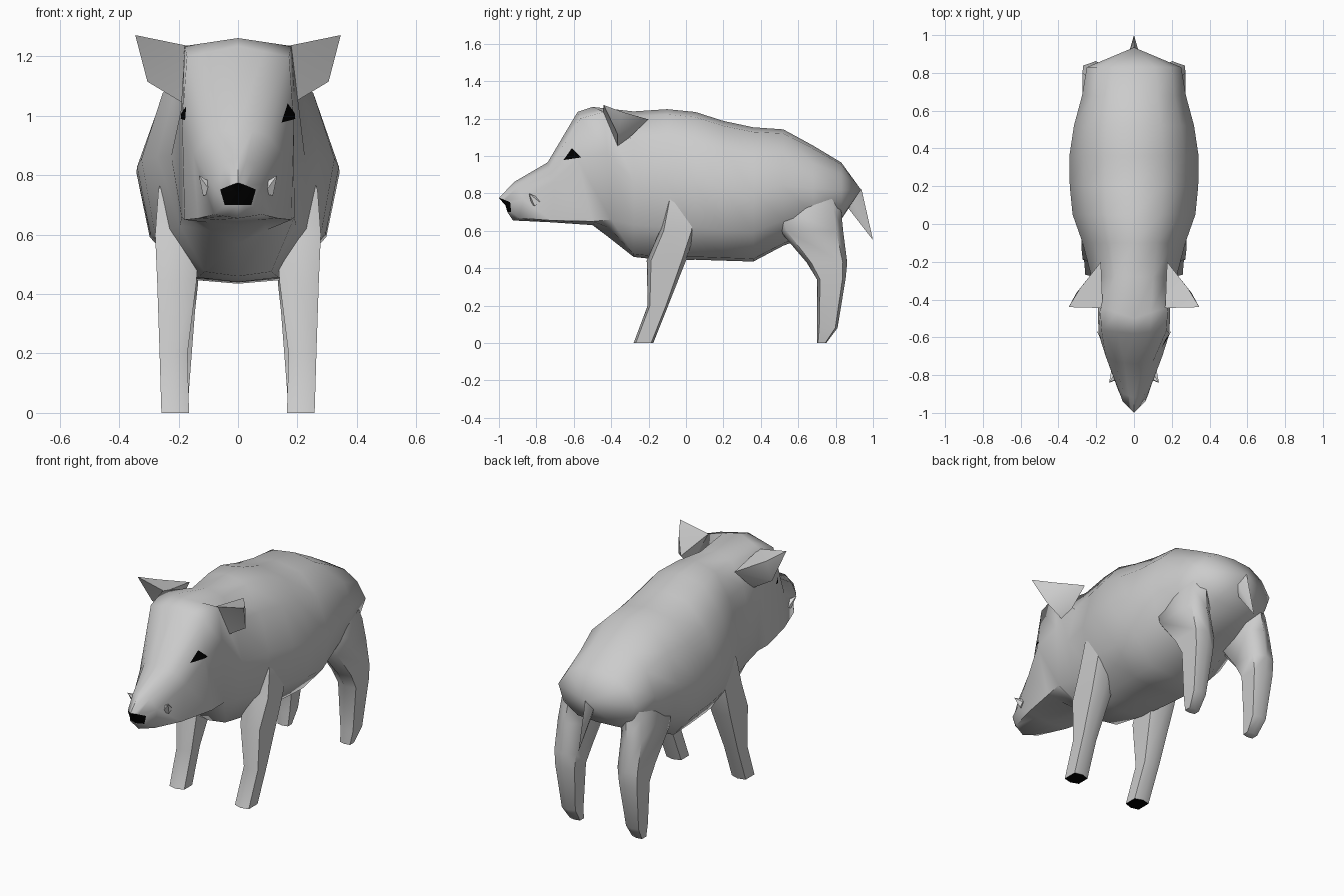
import bpy, bmesh, math
from mathutils import Vector
from mathutils.bvhtree import BVHTree

if "Cube" in bpy.data.objects:
    bpy.data.objects.remove(bpy.data.objects["Cube"])


def material(name, rgb):
    m = bpy.data.materials.new(name)
    m.diffuse_color = (*rgb, 1)
    m.use_nodes = True
    m.node_tree.nodes["Principled BSDF"].inputs["Base Color"].default_value = m.diffuse_color
    return m


HIDE = material("grey_hide", (0.6, 0.6, 0.6))
BLACK = material("black", (0.0, 0.0, 0.0))
IVORY = material("ivory", (0.8, 0.8, 0.8))


def finish(name, bm, mats, angle=65, recalc=True):
    if recalc:
        bmesh.ops.recalc_face_normals(bm, faces=bm.faces)
    me = bpy.data.meshes.new(name)
    bm.to_mesh(me)
    bm.free()
    for m in mats:
        me.materials.append(m)
    ob = bpy.data.objects.new(name, me)
    bpy.context.collection.objects.link(ob)
    bpy.ops.object.select_all(action='DESELECT')
    ob.select_set(True)
    bpy.context.view_layer.objects.active = ob
    bpy.ops.object.shade_smooth_by_angle(angle=math.radians(angle))
    return ob


def loft(bm, rings):
    """Bridge closed rings of equal length; returns the vertex rings."""
    vr = [[bm.verts.new(p) for p in r] for r in rings]
    n = len(vr[0])
    for a, b in zip(vr, vr[1:]):
        for i in range(n):
            j = (i + 1) % n
            bm.faces.new((a[i], a[j], b[j], b[i]))
    return vr


def fan(bm, ring, tip, mat=0):
    c = bm.verts.new(tip)
    for i in range(len(ring)):
        f = bm.faces.new((ring[i], ring[(i + 1) % len(ring)], c))
        f.material_index = mat


def full_ring(half):
    """Mirror a half section that starts and ends on the centre line."""
    return half + [(-x, y, z) for x, y, z in half[-2:0:-1]]


# Head sections: top, brow, cheek, jaw corner, chin
HEAD = [
    [(0, -1.0, .775), (.03, -.97, .765), (.06, -.94, .752), (.045, -.935, .70), (0, -.955, .70)],
    [(0, -.92, .86), (.055, -.90, .835), (.085, -.87, .77), (.08, -.89, .668), (0, -.925, .655)],
    [(0, -.74, .965), (.10, -.73, .935), (.15, -.70, .87), (.135, -.72, .655), (0, -.72, .645)],
    [(0, -.58, 1.235), (.172, -.565, 1.20), (.188, -.58, .98), (.18, -.50, .65), (0, -.50, .63)],
    [(0, -.50, 1.262), (.18, -.44, 1.235), (.192, -.42, 1.02), (.19, -.40, .66), (0, -.42, .57)],
]
# Body sections: y, top, bottom, half width
BODY = [(-.28, 1.238, .46, .225), (-.10, 1.25, .44, .272), (.05, 1.235, .445, .325),
        (.20, 1.187, .44, .34), (.36, 1.153, .435, .342), (.52, 1.142, .52, .318),
        (.68, 1.055, .58, .275), (.83, .965, .66, .25)]
SHAPE = [(0, 1), (.45, .965), (.78, .80), (1, .52), (.87, .22), (.5, .02), (0, 0)]

rings = []
for t, u, m, l, b in HEAD:
    s = tuple((p + q) / 2 for p, q in zip(t, u))
    c = tuple((p + q) / 2 for p, q in zip(l, b))
    rings.append(full_ring([t, s, u, m, l, c, b]))
for y, top, bot, w in BODY:
    rings.append(full_ring([(w * fx, y, bot + (top - bot) * fz) for fx, fz in SHAPE]))

# Head and body in one skin, with a black nose
bm = bmesh.new()
vr = loft(bm, rings)
fan(bm, vr[0], (0, -.965, .735), 1)
fan(bm, vr[-1], (0, .935, .82))
bmesh.ops.recalc_face_normals(bm, faces=bm.faces)
skin = BVHTree.FromBMesh(bm)
finish("head_and_body", bm, [HIDE, BLACK])

# Legs: z, y min, y max, x min, x max; the tops sink into the body
FRONT = [(0, -.28, -.175, .165, .258), (.2, -.205, -.095, .17, .264),
         (.44, -.21, .0, .14, .272), (.6, -.14, .05, .13, .279),
         (.75, -.11, .07, .11, .268), (.9, -.08, .06, .08, .22)]
HIND = [(0, .70, .75, .17, .235), (.08, .70, .81, .165, .25), (.34, .70, .853, .145, .266),
        (.43, .645, .862, .135, .27), (.6, .50, .84, .13, .272),
        (.72, .46, .828, .12, .258), (.88, .48, .80, .06, .20)]


def leg(name, side, sections, sole):
    bm = bmesh.new()
    rs = []
    for z, y0, y1, x0, x1 in sections:
        cx, cy, hx, hy = (x0 + x1) / 2, (y0 + y1) / 2, (x1 - x0) / 2, (y1 - y0) / 2
        rs.append([(side * (cx + u * hx), cy + v * hy, z) for u, v in
                   ((0, 1), (1, .78), (1, -.78), (0, -1), (-1, -.7), (-1, .7))])
    v = loft(bm, rs)
    bm.faces.new(v[0]).material_index = sole
    bm.faces.new(v[-1])
    finish(name, bm, [HIDE, BLACK])


def ear(name, side):
    """Dished front, folded back edge running into the neck."""
    bm = bmesh.new()
    pts = [(.165, -.445, 1.235), (.346, -.44, 1.272), (.305, -.365, 1.115),
           (.18, -.365, 1.04), (.175, -.20, 1.195), (.285, -.34, 1.235)]
    a, b, c, d, e, g = [bm.verts.new((side * x, y, z)) for x, y, z in pts]
    for f in ((a, b, c), (a, c, d), (a, g, b), (a, e, g), (b, g, c),
              (c, g, e), (c, e, d), (a, d, e)):
        bm.faces.new(f)
    finish(name, bm, [HIDE], 75)


def tusk(name, side):
    bm = bmesh.new()
    base, tip = Vector((.098, -.80, .752)), Vector((.132, -.84, .80))
    q = (tip - base).to_track_quat('Z', 'Y')
    ring = []
    for i in range(5):
        a = math.tau * i / 5
        p = base + q @ Vector((.03 * math.cos(a), .03 * math.sin(a), 0))
        ring.append(bm.verts.new((side * p.x, p.y, p.z)))
    bm.faces.new(ring)
    fan(bm, ring, (side * tip.x, tip.y, tip.z))
    finish(name, bm, [IVORY])


def eye(name, side):
    """Triangle laid on the side of the head."""
    bm = bmesh.new()
    a, b, c = Vector((-.61, 1.042)), Vector((-.655, .978)), Vector((-.56, .992))
    n, v = 6, {}
    for i in range(n + 1):
        for j in range(n + 1 - i):
            p = a + (b - a) * i / n + (c - a) * j / n
            hit = skin.ray_cast(Vector((1, p.x, p.y)), Vector((-1, 0, 0)))[0]
            v[i, j] = bm.verts.new((side * (hit.x + .005), p.x, p.y))
    for i in range(n):
        for j in range(n - i):
            tris = [(v[i, j], v[i + 1, j], v[i, j + 1])]
            if i + j < n - 1:
                tris.append((v[i + 1, j], v[i + 1, j + 1], v[i, j + 1]))
            for t in tris:
                bm.faces.new(t)
    bm.normal_update()
    for f in bm.faces:
        if f.normal.x * side < 0:
            f.normal_flip()
    finish(name, bm, [BLACK], recalc=False)


for side, label in ((1, "right"), (-1, "left")):
    leg("front_leg_" + label, side, FRONT, 1)
    leg("hind_leg_" + label, side, HIND, 0)
    ear("ear_" + label, side)
    tusk("tusk_" + label, side)
    eye("eye_" + label, side)

# Tail: flattened spike hanging from the rump
bm = bmesh.new()
base = [bm.verts.new(p) for p in ((0, .938, .825), (.03, .895, .78), (0, .86, .73), (-.03, .895, .78))]
bm.faces.new(base)
fan(bm, base, (0, 1.0, .55))
finish("tail", bm, [HIDE])
